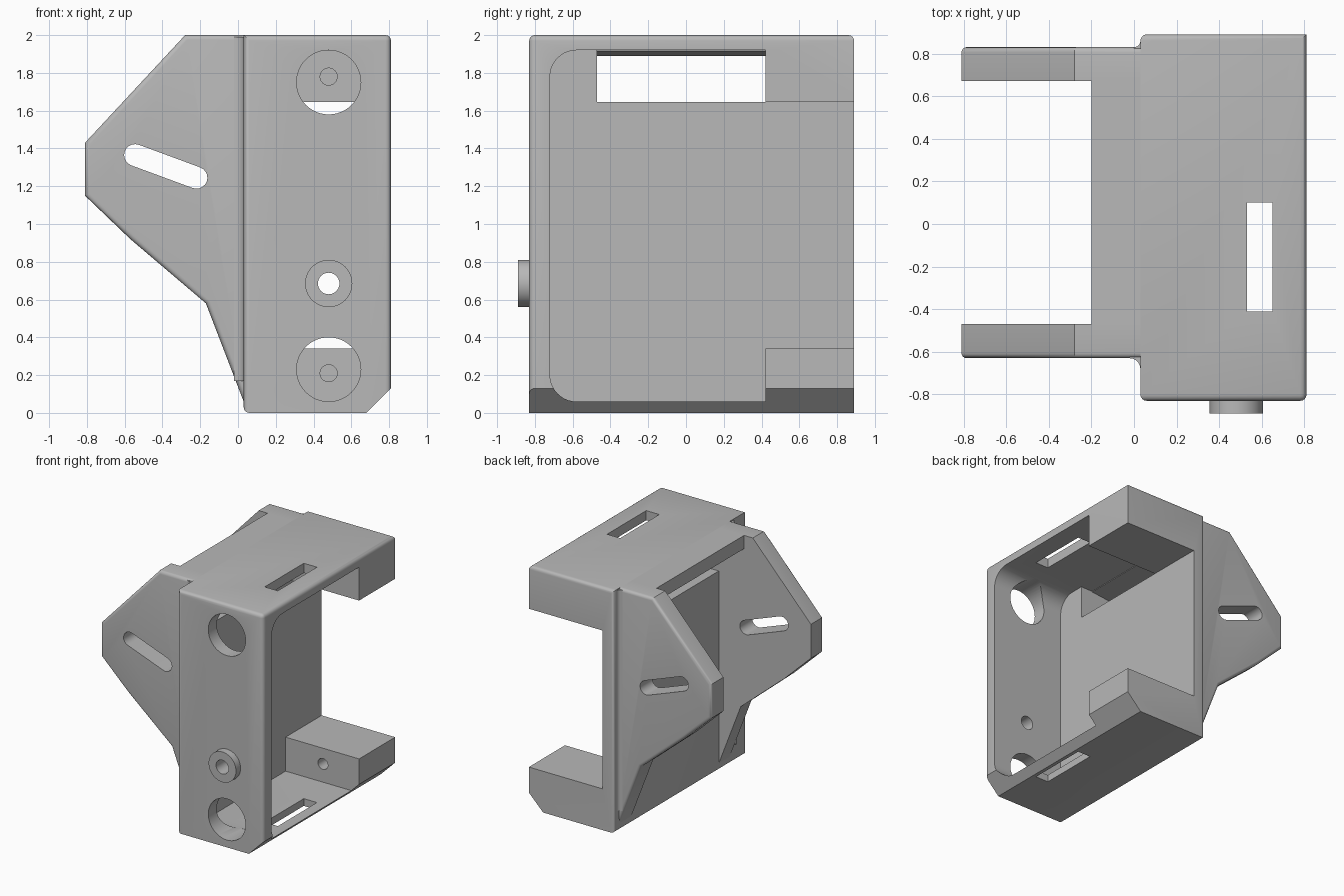
import bpy, bmesh, math
from mathutils import Vector

cube = bpy.data.objects.get("Cube")
if cube:
    bpy.data.objects.remove(cube, do_unlink=True)

grey = bpy.data.materials.new("plain_grey")
grey.use_nodes = True
grey.diffuse_color = (0.48, 0.48, 0.48, 1)
grey.node_tree.nodes["Principled BSDF"].inputs["Base Color"].default_value = grey.diffuse_color

# Maps a flat profile point (a, b) and a depth d to space, by extrusion axis
PLACE = {"x": lambda a, b, d: (d, a, b),
         "y": lambda a, b, d: (a, d, b),
         "z": lambda a, b, d: (a, b, d)}


def prism(name, pts, axis, lo, hi, bevel=0, pick=None):
    bm = bmesh.new()
    place = PLACE[axis]
    base = bm.faces.new([bm.verts.new(place(a, b, lo)) for a, b in pts])
    ext = bmesh.ops.extrude_face_region(bm, geom=[base])
    shift = Vector(place(0, 0, hi - lo))
    bmesh.ops.translate(bm, vec=shift, verts=[g for g in ext["geom"] if isinstance(g, bmesh.types.BMVert)])
    bmesh.ops.recalc_face_normals(bm, faces=bm.faces)
    if bevel:
        edges = [e for e in bm.edges if pick(e.verts[0].co, e.verts[1].co)]
        bmesh.ops.bevel(bm, geom=edges, offset=bevel, segments=4, profile=0.5, affect="EDGES")
    mesh = bpy.data.meshes.new(name)
    bm.to_mesh(mesh)
    bm.free()
    mesh.materials.append(grey)
    obj = bpy.data.objects.new(name, mesh)
    bpy.context.collection.objects.link(obj)
    return obj


def arc(cx, cy, r, start, end, n=10):
    angles = [math.radians(start + (end - start) * i / n) for i in range(n + 1)]
    return [(cx + r * math.cos(t), cy + r * math.sin(t)) for t in angles]


def disc(cx, cy, r):
    return arc(cx, cy, r, 0, 360, 48)[:-1]


def rect(a0, a1, b0, b1):
    return [(a0, b0), (a1, b0), (a1, b1), (a0, b1)]


def cut(obj, pts, axis, lo, hi):
    cutter = prism("cutter", pts, axis, lo, hi)
    cutter.hide_render = True
    mod = obj.modifiers.new("cut", "BOOLEAN")
    mod.operation = "DIFFERENCE"
    mod.solver = "EXACT"
    mod.object = cutter
    bpy.context.view_layer.objects.active = obj
    bpy.ops.object.modifier_apply(modifier=mod.name)
    bpy.data.objects.remove(cutter, do_unlink=True)


LEFT, RIGHT, FRONT, BACK, TOP = 0.03, 0.81, -0.83, 0.89, 2.0
HOLE_X = 0.48


def housing_edge(p, q):
    def both(axis, value):
        return abs(p[axis] - value) < 1e-4 and abs(q[axis] - value) < 1e-4
    rim = both(2, TOP) and not both(0, LEFT)
    left_side = both(0, LEFT) and (both(1, FRONT) or both(1, BACK) or both(2, 0))
    return rim or left_side or (both(0, RIGHT) and both(1, FRONT))


# Housing shell with chamfered lower edge
housing = prism("housing", [(LEFT, 0), (0.68, 0), (RIGHT, 0.13), (RIGHT, TOP), (LEFT, TOP)],
                "y", FRONT, BACK, 0.03, housing_edge)
cavity = (arc(-0.58, 0.2, 0.14, 180, 270) + [(0.42, 0.06), (0.42, 1.92)]
          + arc(-0.58, 1.78, 0.14, 90, 180))
cut(housing, cavity, "x", 0.14, 1)
# Open back between the two mounting blocks
cut(housing, rect(0.3, 1, 0.34, 1.645), "x", 0.14, 1)
# Window in the side wall
cut(housing, rect(-0.47, 0.42, 1.645, 1.92), "x", -0.1, 0.3)
# Slots in roof and floor
cut(housing, rect(0.53, 0.65, -0.41, 0.10), "z", -0.5, 2.5)
# Round holes in the front wall
for z, r in ((1.75, 0.17), (0.23, 0.17), (0.685, 0.057)):
    cut(housing, disc(HOLE_X, z, r), "y", -1, -0.6)
# Blind screw holes in the mounting blocks
for z in (1.78, 0.21):
    cut(housing, disc(HOLE_X, z, 0.045), "y", 0.3, 0.7)

# Raised ring on the front
ring = prism("front_boss", disc(HOLE_X, 0.685, 0.125), "y", -0.89, FRONT)
cut(ring, disc(HOLE_X, 0.685, 0.057), "y", -1, -0.6)

# Roof overhang between the ears
overhang = prism("roof_overhang", [(-0.2, 1.89), (LEFT, 1.915), (LEFT, TOP), (-0.2, TOP)], "y", -0.47, 0.67)

# Side ears with slanted slots
ear_outline = [(LEFT, TOP), (-0.28, TOP), (-0.81, 1.43), (-0.81, 1.15),
               (-0.57, 0.92), (-0.17, 0.58), (LEFT, 0.06)]
slot_a, slot_b = (-0.545, 1.365), (-0.22, 1.245)
tilt = math.degrees(math.atan2(slot_b[1] - slot_a[1], slot_b[0] - slot_a[0]))
slot = arc(*slot_a, 0.058, tilt + 90, tilt + 270) + arc(*slot_b, 0.058, tilt - 90, tilt + 90)
smooth_parts = [housing, ring, overhang]
for name, outer, inner in (("front_ear", -0.63, -0.47), ("back_ear", 0.83, 0.67)):
    def outer_rim(p, q):
        on_face = abs(p.y - outer) < 1e-4 and abs(q.y - outer) < 1e-4
        return on_face and min(p.x, q.x) < LEFT - 0.01
    ear = prism(name, ear_outline, "y", min(outer, inner), max(outer, inner), 0.025, outer_rim)
    cut(ear, slot, "y", -1, 1)
    # Concave fillet where the ear meets the housing
    side = 1 if outer > 0 else -1
    r = 0.05 if side < 0 else 0.03
    curve = arc(LEFT - r, outer + side * r, r, -90 * side, 0, 6)
    fillet = prism(name + "_fillet", curve + [(LEFT + 0.02, outer + side * r), (LEFT + 0.02, outer - side * 0.02),
                                              (LEFT - r, outer - side * 0.02)], "z", 0.17, TOP - 0.01)
    smooth_parts += [ear, fillet]

bpy.ops.object.select_all(action="DESELECT")
for obj in smooth_parts:
    obj.select_set(True)
bpy.context.view_layer.objects.active = housing
bpy.ops.object.shade_smooth_by_angle(angle=math.radians(30))
